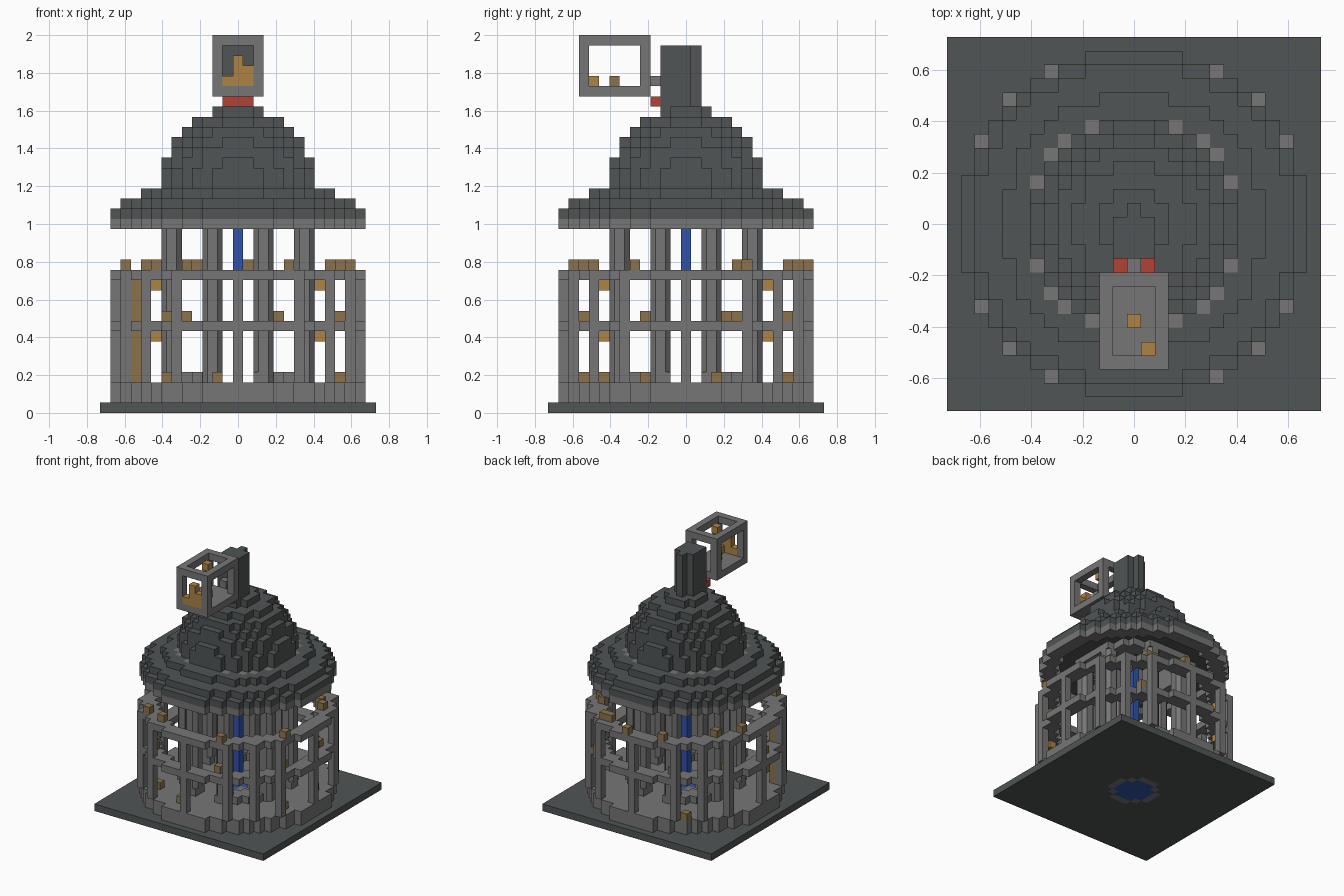
import bpy, bmesh
from mathutils import Vector

if "Cube" in bpy.data.objects:
    bpy.data.objects.remove(bpy.data.objects["Cube"], do_unlink=True)

U = 2 / 37          # edge of one block


def material(name, r, g, b):
    m = bpy.data.materials.new(name)
    m.use_nodes = True
    m.diffuse_color = (r, g, b, 1)
    for n in m.node_tree.nodes:
        if n.type == 'BSDF_PRINCIPLED':
            n.inputs["Base Color"].default_value = (r, g, b, 1)
            n.inputs["Roughness"].default_value = 0.9
    return m


STONE = material("light stone", 0.18, 0.18, 0.18)
SLATE = material("dark slate", 0.08, 0.09, 0.09)
GOLD = material("bright gold", 0.42, 0.23, 0.06)
WOOD = material("muted gold", 0.26, 0.17, 0.07)
RED = material("red", 0.45, 0.055, 0.035)
BLUE = material("water blue", 0.03, 0.085, 0.4)

AXES = [Vector(v) for v in ((1, 0, 0), (-1, 0, 0), (0, 1, 0), (0, -1, 0), (0, 0, 1), (0, 0, -1))]


def finish(name, bm, mat):
    me = bpy.data.meshes.new(name)
    bm.to_mesh(me)
    bm.free()
    me.materials.append(mat)
    ob = bpy.data.objects.new(name, me)
    bpy.context.scene.collection.objects.link(ob)
    return ob


def blocks(name, cells, mat):
    """Outer skin of a set of unit blocks (i, j, k)."""
    cells = set(cells)
    bm = bmesh.new()
    for c in cells:
        mid = Vector((c[0], c[1], c[2] + 0.5))
        for n in AXES:
            if (c[0] + int(n.x), c[1] + int(n.y), c[2] + int(n.z)) in cells:
                continue
            a = Vector((n.y, n.z, n.x))
            b = n.cross(a)
            corners = [mid + n / 2 + (a * s + b * t) / 2
                       for s, t in ((-1, -1), (1, -1), (1, 1), (-1, 1))]
            bm.faces.new([bm.verts.new(p * U) for p in corners])
    bmesh.ops.remove_doubles(bm, verts=bm.verts, dist=U / 100)
    return finish(name, bm, mat)


def span(a, b):
    return range(a, b + 1)


def box(i0, i1, j0, j1, k0, k1):
    return {(i, j, k) for i in span(i0, i1) for j in span(j0, j1) for k in span(k0, k1)}


def disc(r, k0, k1, hole=-1):
    """Round layer of blocks; hole is the radius left empty."""
    inner = (hole + 0.45) ** 2 if hole >= 0 else -1
    return {(i, j, k) for i, j, k in box(-r, r, -r, r, k0, k1)
            if inner < i * i + j * j <= (r + 0.45) ** 2}


def around(points):
    """Mirror plan points over both axes and the diagonal."""
    return {(sx * p, sy * q) for i, j in points for p, q in ((i, j), (j, i))
            for sx in (1, -1) for sy in (1, -1)}


# Base, raised floor and fountain
basin = disc(3, 0, 0, hole=2)
pool = disc(2, 0, 2)
blocks("base_plate", box(-13, 13, -13, 13, 0, 0) - basin - pool, SLATE)
blocks("fountain_basin", basin, STONE)
blocks("fountain_water", pool | box(0, 0, 0, 0, 3, 18), BLUE)
blocks("floor", disc(12, 1, 2) - pool, STONE)

# Outer gallery of posts and ring beams
posts = around([(12, 0), (11, 6), (9, 9)])
frame = {(i, j, k) for i, j in posts for k in span(3, 13)}
for k in (8, 13):
    frame |= disc(12, k, k, hole=10)
blocks("gallery_frame", frame, STONE)

# Low inner wall, open on the four axes
blocks("inner_wall", {c for c in disc(7, 3, 3, hole=5) if min(abs(c[0]), abs(c[1])) > 1}, STONE)

# Inner pillars
for n, (x, y) in enumerate(sorted(around([(2.5, 6.5)]))):
    bm = bmesh.new()
    bmesh.ops.create_cube(bm, size=1)
    for v in bm.verts:
        v.co = Vector((x + v.co.x * 2, y + v.co.y * 2, 10.5 + v.co.z * 15)) * U
    upright = [e for e in bm.edges if abs(e.verts[0].co.z - e.verts[1].co.z) > U]
    bmesh.ops.bevel(bm, geom=upright, offset=U * 0.5, segments=1, affect='EDGES')
    finish("pillar_%d" % (n + 1), bm, STONE)

# Roof: eave, stepped skirt and dome
collar = {c for c in disc(8, 18, 21, hole=5) if c[0] ** 2 + c[1] ** 2 < 62}
blocks("roof_collar", collar, STONE)
blocks("eave_ring", disc(12, 18, 18, hole=10), STONE)
skirt = disc(12, 19, 19, hole=7) | disc(11, 20, 20, hole=7) | disc(9, 21, 21, hole=7)
blocks("roof_skirt", skirt - collar, SLATE)
blocks("dome", {c for c in box(-7, 7, -7, 7, 22, 29)
                if c[0] ** 2 + c[1] ** 2 + (c[2] - 22) ** 2 < 55.5}, SLATE)
blocks("mast", box(-1, 1, -2, 0, 30, 35) | box(0, 0, 1, 1, 30, 35), SLATE)

# Hanging cage on its bracket
cage = box(-2, 2, -10, -4, 31, 36) - box(-1, 1, -9, -5, 32, 36)
cage -= box(-1, 1, -10, -4, 32, 35) | box(-2, 2, -9, -5, 32, 35)
blocks("cage", cage, STONE)
blocks("cage_bracket", box(0, 0, -3, -3, 32, 32), STONE)
blocks("cage_support", box(-1, 1, -3, -3, 30, 30), RED)
blocks("cage_figure", box(-1, 1, -10, -10, 32, 32) | box(0, 1, -10, -10, 33, 33)
       | {(0, -10, 34), (1, -9, 32), (0, -7, 36)}, GOLD)
blocks("cage_perch", {(0, -7, 32)}, WOOD)

# Lanterns under the beams, on the inside of the diagonal posts
blocks("lanterns", {(i, j, k) for i, j in around([(8, 8)]) for k in (7, 12)}, GOLD)

# Ladder and small blocks standing on the beams
blocks("ladder", box(-10, -10, -6, -6, 3, 12) - frame, WOOD)
lamps = {
    14: [(-11, 3), (-9, 6), (-8, -9), (-5, -10), (-4, 11), (1, 12), (5, -11),
         (6, 10), (9, 6), (10, 5), (11, -5), (5, 10)],
    9: [(-7, -9), (-5, 10), (4, -10), (7, 10), (10, 4), (10, -4), (-10, 5), (-11, -2)],
    3: [(-7, -8), (-2, -10), (10, -4), (10, 3), (-7, 10)],
}
blocks("beam_lamps", {(i, j, k) for k, spots in lamps.items() for i, j in spots}, WOOD)
